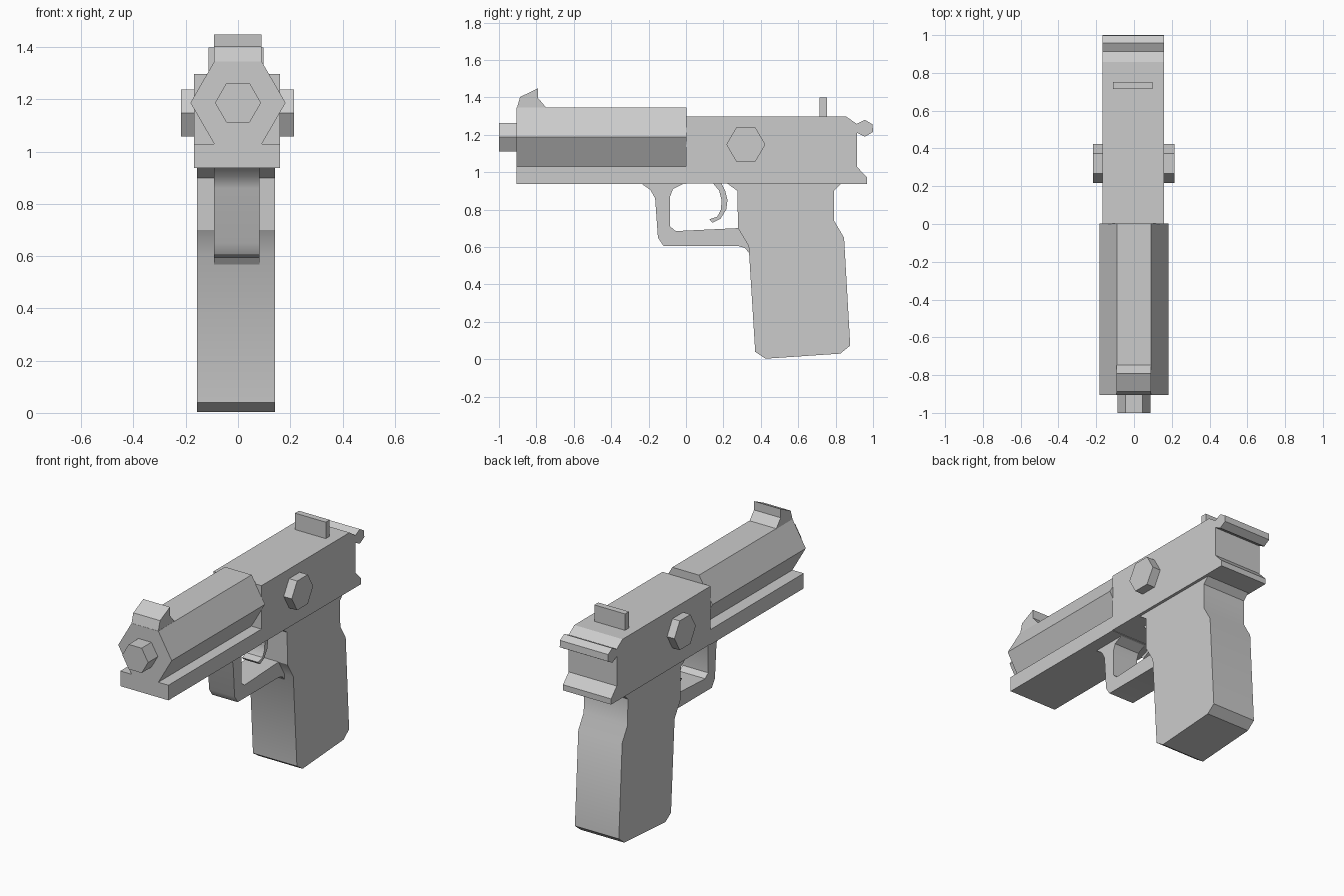
import bpy, bmesh
from math import cos, sin, pi, radians

if "Cube" in bpy.data.objects:
    bpy.data.objects.remove(bpy.data.objects["Cube"])


def prism(name, outline, place, a, b):
    """Extrude a 2D outline between a and b; place maps (u, v, w) to xyz."""
    bm = bmesh.new()
    lo = [bm.verts.new(place(u, v, a)) for u, v in outline]
    hi = [bm.verts.new(place(u, v, b)) for u, v in outline]
    bm.faces.new(lo)
    bm.faces.new(hi[::-1])
    n = len(lo)
    for i in range(n):
        bm.faces.new((lo[i], hi[i], hi[(i + 1) % n], lo[(i + 1) % n]))
    bmesh.ops.recalc_face_normals(bm, faces=bm.faces)
    me = bpy.data.meshes.new(name)
    bm.to_mesh(me)
    bm.free()
    ob = bpy.data.objects.new(name, me)
    bpy.context.collection.objects.link(ob)
    bpy.ops.object.select_all(action='DESELECT')
    ob.select_set(True)
    bpy.context.view_layer.objects.active = ob
    bpy.ops.object.shade_smooth_by_angle(angle=radians(30))
    return ob


def side(u, v, w):      # outline in y,z, extruded along x
    return (w, u, v)


def front(u, v, w):     # outline in x,z, extruded along y
    return (u, w, v)


def hexagon(cu, cv, r):
    return [(cu + r * cos(i * pi / 3), cv + r * sin(i * pi / 3)) for i in range(6)]


def rect(u0, u1, v0, v1):
    return [(u0, v0), (u1, v0), (u1, v1), (u0, v1)]


# Rear slide with the hammer lip and tail
prism("rear_slide", [(0, .94), (0, 1.297), (.857, 1.297), (.913, 1.258),
                     (.957, 1.28), (.997, 1.256), (1.0, 1.215), (.957, 1.19),
                     (.913, 1.212), (.913, 1.03), (.968, .972), (.968, .937),
                     (.8, .937)], side, -.168, .16)
prism("front_rail", rect(-.905, 0, .937, 1.03), side, -.168, .16)

# Barrel and muzzle
prism("barrel", hexagon(0, 1.187, .182), front, -.905, .003)
prism("muzzle", hexagon(0, 1.187, .088), front, -1.0, -.9)

# Sights
prism("front_sight", [(-.905, 1.34), (-.887, 1.402), (-.79, 1.449), (-.79, 1.395),
                      (-.743, 1.34)], side, -.092, .09)
prism("rear_sight", rect(.715, .753, 1.29, 1.398), side, -.112, .097)

# Hex pin through the slide
prism("slide_pin", hexagon(.32, 1.148, .104), side, -.218, .215)

# Grip
prism("grip", [(.22, .94), (.275, .9), (.278, .70), (.335, .605), (.37, .04),
               (.425, .003), (.825, .03), (.878, .073), (.845, .65), (.792, .74),
               (.79, .9), (.83, .94)], side, -.157, .142)

# Trigger guard and trigger
prism("trigger_guard", [(-.24, .94), (-.19, .905), (-.165, .86), (-.15, .65),
                        (-.12, .605), (.28, .605), (.315, .595), (.338, .567),
                        (.36, .6), (.3, .702), (-.055, .685), (-.085, .71),
                        (-.085, .87), (-.07, .91), (-.01, .94)], side, -.092, .082)
prism("trigger", [(.145, .94), (.178, .9), (.19, .85), (.187, .8), (.167, .762),
                  (.125, .748), (.142, .73), (.185, .752), (.215, .8), (.222, .85),
                  (.21, .9), (.19, .94)], side, -.06, .05)
